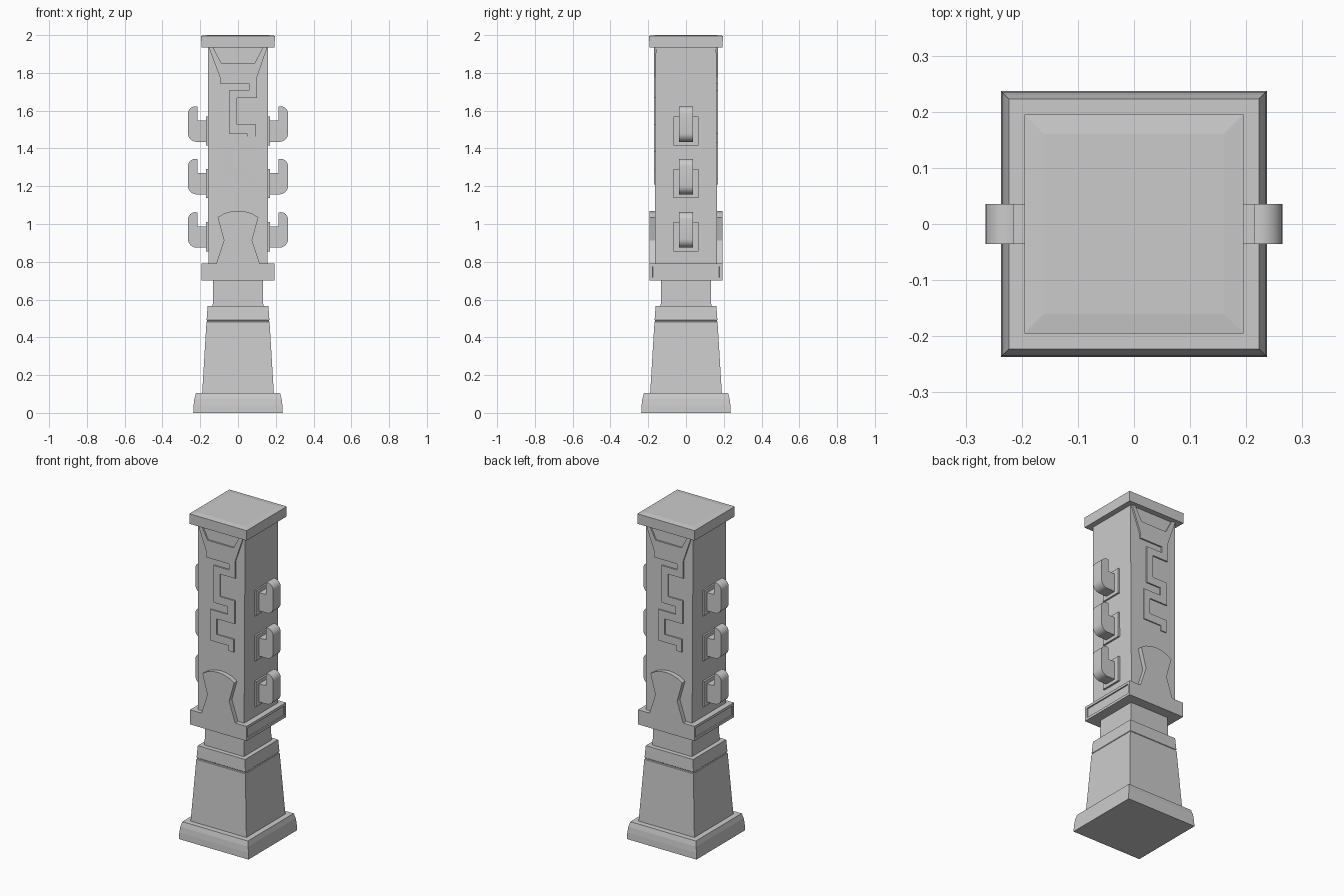
import bpy, bmesh, math
from mathutils import Matrix

if "Cube" in bpy.data.objects:
    bpy.data.objects.remove(bpy.data.objects["Cube"])


def finish(name, bm):
    bmesh.ops.recalc_face_normals(bm, faces=bm.faces[:])
    me = bpy.data.meshes.new(name)
    bm.to_mesh(me)
    bm.free()
    ob = bpy.data.objects.new(name, me)
    bpy.context.collection.objects.link(ob)
    return ob


def square_loft(name, rings):
    """Stack of rectangles: (half x, half y, z)."""
    bm = bmesh.new()
    prev = None
    for hx, hy, z in rings:
        ring = [bm.verts.new((sx * hx, sy * hy, z))
                for sx, sy in ((-1, -1), (1, -1), (1, 1), (-1, 1))]
        if prev:
            for i in range(4):
                j = (i + 1) % 4
                bm.faces.new((prev[i], prev[j], ring[j], ring[i]))
        else:
            bm.faces.new(ring[::-1])
        prev = ring
    bm.faces.new(prev)
    return finish(name, bm)


def prism(name, pts, y0, y1, turn=0):
    """Extrude an x/z outline along y, then turn it about z."""
    bm = bmesh.new()
    face = bm.faces.new([bm.verts.new((x, y0, z)) for x, z in pts])
    ext = bmesh.ops.extrude_face_region(bm, geom=[face])
    for v in ext["geom"]:
        if isinstance(v, bmesh.types.BMVert):
            v.co.y = y1
    bm.transform(Matrix.Rotation(turn, 4, "Z"))
    return finish(name, bm)


def sq(*prof):
    return [(h, h, z) for h, z in prof]


def arc(cx, cz, r, a0, a1, n=6):
    return [(cx + r * math.cos(math.radians(a0 + (a1 - a0) * i / n)),
             cz + r * math.sin(math.radians(a0 + (a1 - a0) * i / n))) for i in range(n + 1)]


# Pedestal: plinth, tapered shaft with groove, neck
square_loft("plinth", sq((.237, 0), (.235, .04), (.231, .075), (.223, .105)))
square_loft("pedestal", sq((.19, .1), (.167, .482), (.163, .485), (.163, .49),
                           (.166, .493), (.161, .566)))
square_loft("neck", sq((.134, .56), (.131, .705)))

# Collar with recessed panels on both sides
collar = square_loft("collar", sq((.192, .70), (.192, .79)))
bm = bmesh.new()
bm.from_mesh(collar.data)
bm.normal_update()
sides = [f for f in bm.faces if abs(f.normal.x) > .9]
bmesh.ops.inset_individual(bm, faces=sides, thickness=.022, depth=0)
bmesh.ops.inset_individual(bm, faces=sides, thickness=.001, depth=-.007)
bm.to_mesh(collar.data)
bm.free()

# Column and cap
square_loft("column", [(.157, .165, .785), (.16, .16, 1.94)])
square_loft("cap", sq((.194, 1.934), (.195, 1.996), (.16, 2.0)))

# Winding relief with a tapered head, and keyhole-shaped plaque
relief = [(-.155, 1.935), (-.095, 1.775), (-.095, 1.745), (.058, 1.745), (.058, 1.708),
          (-.048, 1.708), (-.048, 1.48), (.048, 1.48), (.048, 1.432), (-.069, 1.432),
          (-.069, 1.241), (.053, 1.241), (.053, 1.21), (.09, 1.21), (.09, 1.289),
          (-.026, 1.289), (-.026, 1.385), (.095, 1.385), (.095, 1.528), (-.005, 1.528),
          (-.005, 1.666), (.1, 1.666), (.1, 1.775), (.155, 1.935), (.132, 1.935),
          (.088, 1.852), (-.088, 1.852), (-.132, 1.935)]
half = [(.115, .78), (.115, .79), (.074, .913), (.108, 1.035), (.075, 1.055), (.035, 1.067)]
plaque = half + [(0, 1.07)] + [(-x, z) for x, z in reversed(half)]
for side, turn in (("front", 0), ("back", math.pi)):
    prism(side + "_relief", relief, -.15, -.17, turn)
    prism(side + "_plaque", plaque, -.15, -.192, turn)

# Side hooks on mounting plates
for side, turn in (("right", 0), ("left", math.pi)):
    for i, z in enumerate((.855, 1.137, 1.415)):
        plate = [(.15, z), (.169, z), (.169, z + .155), (.15, z + .155)]
        prism(f"{side}_hook_plate_{i}", plate, -.066, .066, turn)
        hook = [(.15, z + .02)] + arc(.22, z + .065, .045, -90, 0)
        hook += arc(.225, z + .168, .04, 0, 90) + [(.215, z + .206),
                                                   (.215, z + .132), (.15, z + .132)]
        ob = prism(f"{side}_hook_{i}", hook, -.036, .036, turn)
        bpy.context.view_layer.objects.active = ob
        ob.select_set(True)
        bpy.ops.object.shade_smooth_by_angle(angle=math.radians(30))
        ob.select_set(False)
